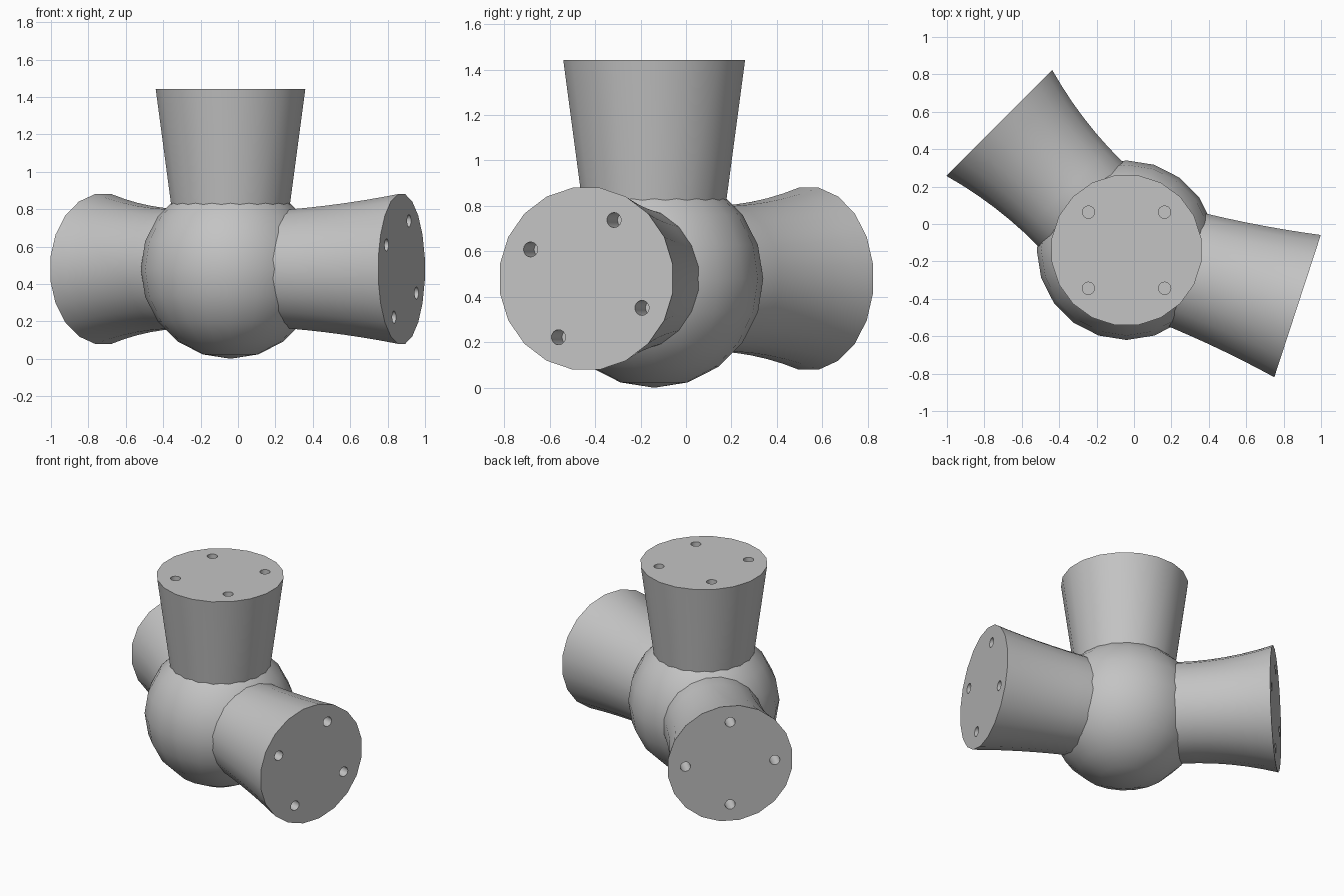
import bpy, math
from mathutils import Matrix, Vector

cube = bpy.data.objects.get("Cube")
if cube:
    bpy.data.objects.remove(cube, do_unlink=True)

SIDES = 20
CENTRE = Vector((-0.04, -0.14, 0.48))
BALL_R = 0.48
TIP, TIP_R = 0.962, 0.405        # arm end distance and radius
ROOT, ROOT_R = 0.355, 0.323      # where the arm leaves the ball
HOLE_R, HOLE_RING, HOLE_DEPTH = 0.033, 0.288, 0.15

grey = bpy.data.materials.new("plain_grey")
grey.use_nodes = True
colour = (0.55, 0.55, 0.55, 1)
grey.diffuse_color = colour
grey.node_tree.nodes["Principled BSDF"].inputs["Base Color"].default_value = colour


def finish(obj, angle):
    obj.data.materials.clear()
    obj.data.materials.append(grey)
    bpy.ops.object.select_all(action='DESELECT')
    obj.select_set(True)
    bpy.context.view_layer.objects.active = obj
    bpy.ops.object.shade_smooth_by_angle(angle=math.radians(angle))


def arm_frame(azimuth, upright):
    """Local z runs along the arm; local x is level, local y is up."""
    if upright:
        return Matrix.Translation(CENTRE)
    a = math.radians(azimuth)
    along = Vector((math.cos(a), math.sin(a), 0))
    level = Vector((-math.sin(a), math.cos(a), 0))
    rot = Matrix((level, Vector((0, 0, 1)), along)).transposed()
    return Matrix.Translation(CENTRE) @ rot.to_4x4()


def lathe(name, rings):
    """Closed solid from (height, radius) rings."""
    verts, faces = [], []
    for h, r in rings:
        for i in range(SIDES):
            a = math.tau * (i + 0.5) / SIDES
            verts.append((r * math.cos(a), r * math.sin(a), h))
    for k in range(len(rings) - 1):
        for i in range(SIDES):
            j = (i + 1) % SIDES
            faces.append((k * SIDES + i, k * SIDES + j,
                          (k + 1) * SIDES + j, (k + 1) * SIDES + i))
    faces.append(tuple(reversed(range(SIDES))))
    faces.append(tuple(range((len(rings) - 1) * SIDES, len(rings) * SIDES)))
    mesh = bpy.data.meshes.new(name)
    mesh.from_pydata(verts, [], faces)
    obj = bpy.data.objects.new(name, mesh)
    bpy.context.collection.objects.link(obj)
    return obj


def build_arm(name, azimuth, upright, waist, hole_turn):
    # Flared body, pinched in the middle by the waist amount
    rings = [(ROOT - 0.06, ROOT_R - 0.008)]
    steps = 6 if waist else 1
    for k in range(steps + 1):
        t = k / steps
        r = ROOT_R + (TIP_R - ROOT_R) * t - 4 * waist * t * (1 - t)
        rings.append((ROOT + (TIP - ROOT) * t, r))
    arm = lathe(name, rings)
    arm.matrix_world = arm_frame(azimuth, upright)

    # Four blind bolt holes in the end face
    for k in range(4):
        a = math.radians(hole_turn + 90 * k)
        spot = Vector((HOLE_RING * math.cos(a), HOLE_RING * math.sin(a), TIP))
        bpy.ops.mesh.primitive_cylinder_add(vertices=16, radius=HOLE_R, depth=2 * HOLE_DEPTH)
        cutter = bpy.context.object
        cutter.name = "hole_cutter"
        cutter.hide_render = True
        cutter.matrix_world = arm.matrix_world @ Matrix.Translation(spot)
        bpy.context.view_layer.update()
        mod = arm.modifiers.new("hole", 'BOOLEAN')
        mod.operation = 'DIFFERENCE'
        mod.solver = 'EXACT'
        mod.object = cutter
        bpy.context.view_layer.objects.active = arm
        bpy.ops.object.modifier_apply(modifier=mod.name)
        bpy.data.objects.remove(cutter, do_unlink=True)
    finish(arm, 35)


# Central ball
bpy.ops.mesh.primitive_uv_sphere_add(segments=SIDES, ring_count=SIDES // 2,
                                     radius=BALL_R, location=CENTRE)
ball = bpy.context.object
ball.name = "hub_ball"
finish(ball, 60)

# Three arms
build_arm("top_arm", 0, True, 0, 45)
build_arm("left_arm", -18.1, False, 0.008, 63.5)
build_arm("rear_right_arm", 135, False, 0.022, 0)
